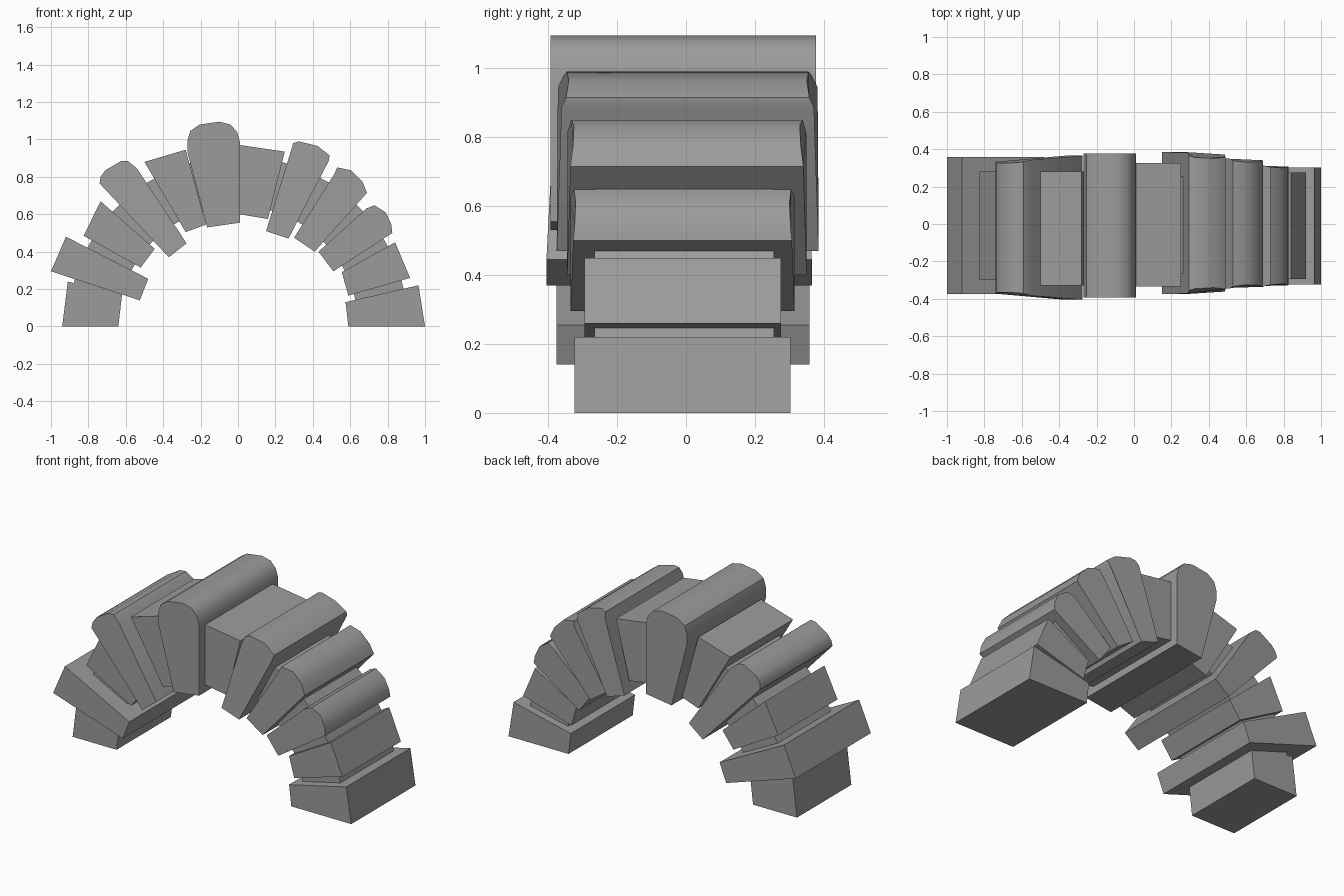
import bpy, bmesh, math

cube = bpy.data.objects.get("Cube")
if cube:
    bpy.data.objects.remove(cube, do_unlink=True)

stone = bpy.data.materials.new("grey stone")
stone.use_nodes = True
GREY = (0.33, 0.33, 0.33, 1)
stone.diffuse_color = GREY
stone.node_tree.nodes["Principled BSDF"].inputs["Base Color"].default_value = GREY


def prism(name, profile, front, back, inset=0.0, cut=0.9, flare=0.0, smooth=False):
    """Extrude an x-z profile along y; ends pull in beyond radius cut, and flare below it."""
    bm = bmesh.new()
    radii = [math.hypot(x, z) for x, z in profile]
    far, near = max(radii), min(radii)
    rings = []
    for y, sign in ((front, 1), (back, -1)):
        ring = []
        for (x, z), r in zip(profile, radii):
            pull = inset * max(0, (r - cut) / (far - cut)) if inset else 0
            grow = flare * (far - r) / (far - near)
            ring.append(bm.verts.new((x, y + sign * (pull - grow), z)))
        rings.append(ring)
    a, b = rings
    n = len(a)
    bm.faces.new(a)
    bm.faces.new(b[::-1])
    for i in range(n):
        j = (i + 1) % n
        bm.faces.new((a[i], b[i], b[j], a[j]))
    bmesh.ops.recalc_face_normals(bm, faces=bm.faces)
    mesh = bpy.data.meshes.new(name)
    bm.to_mesh(mesh)
    bm.free()
    mesh.materials.append(stone)
    ob = bpy.data.objects.new(name, mesh)
    bpy.context.collection.objects.link(ob)
    if smooth:
        bpy.ops.object.select_all(action="DESELECT")
        ob.select_set(True)
        bpy.context.view_layer.objects.active = ob
        bpy.ops.object.shade_smooth_by_angle(angle=math.radians(35))
    return ob


# Footing stones
prism("right_foot", [(-.94, 0), (-.64, 0), (-.62, .17), (-.91, .24)], -.27, .26)
prism("left_foot", [(.59, 0), (1, 0), (.965, .22), (.575, .13)], -.323, .303)

# Plain wedge stones
prism("right_wide_slab", [(-.92, .48), (-.48, .255), (-.525, .14), (-1, .295)], -.375, .358)
prism("right_narrow_wedge", [(-.735, .67), (-.445, .415), (-.52, .315), (-.825, .485)], -.3, .28)
prism("right_upper_wedge", [(-.5, .88), (-.28, .945), (-.17, .545), (-.28, .505)], -.33, .28)
prism("left_upper_wedge", [(.01, .97), (.25, .935), (.16, .575), (.01, .6)], -.335, .325)
prism("left_lower_wedge", [(.84, .45), (.92, .26), (.59, .165), (.555, .29)], -.295, .275)

# Round-topped stones
prism("keystone", [(-.27, .93), (-.27, .995), (-.255, 1.045), (-.205, 1.08), (-.1, 1.095),
                   (-.04, 1.08), (-.005, 1.04), (.01, .99), (.01, .555), (-.165, .53)],
      -.393, .377, smooth=True)
prism("right_round_stone", [(-.275, .445), (-.37, .37), (-.74, .765), (-.735, .8), (-.71, .835),
                            (-.625, .885), (-.59, .885), (-.54, .845)],
      -.38, .34, inset=.015, cut=1.02, flare=.025, smooth=True)
prism("left_round_stone_top", [(.285, .945), (.295, .98), (.325, .99), (.425, .965), (.49, .915),
                               (.485, .885), (.27, .47), (.15, .51)],
      -.375, .385, inset=.035, cut=.98, smooth=True)
prism("left_round_stone_middle", [(.515, .815), (.53, .85), (.605, .835), (.665, .775), (.69, .715),
                                  (.41, .4), (.3, .475)],
      -.345, .35, inset=.02, cut=.96, smooth=True)
prism("left_round_stone_low", [(.665, .61), (.685, .63), (.73, .648), (.79, .61), (.82, .545),
                               (.825, .5), (.51, .295), (.43, .4)],
      -.335, .315, inset=.015, cut=.93, smooth=True)

# Recessed core that fills the joints
STEPS = 20
angles = [math.radians(10 + 160 * i / STEPS) for i in range(STEPS + 1)]
for i in range(STEPS):
    pair = angles[i:i + 2]
    outline = [(.91 * math.cos(t), .91 * math.sin(t)) for t in pair]
    outline += [(.645 * math.cos(t), .645 * math.sin(t)) for t in reversed(pair)]
    prism("joint_core", outline, -.265, .255)
